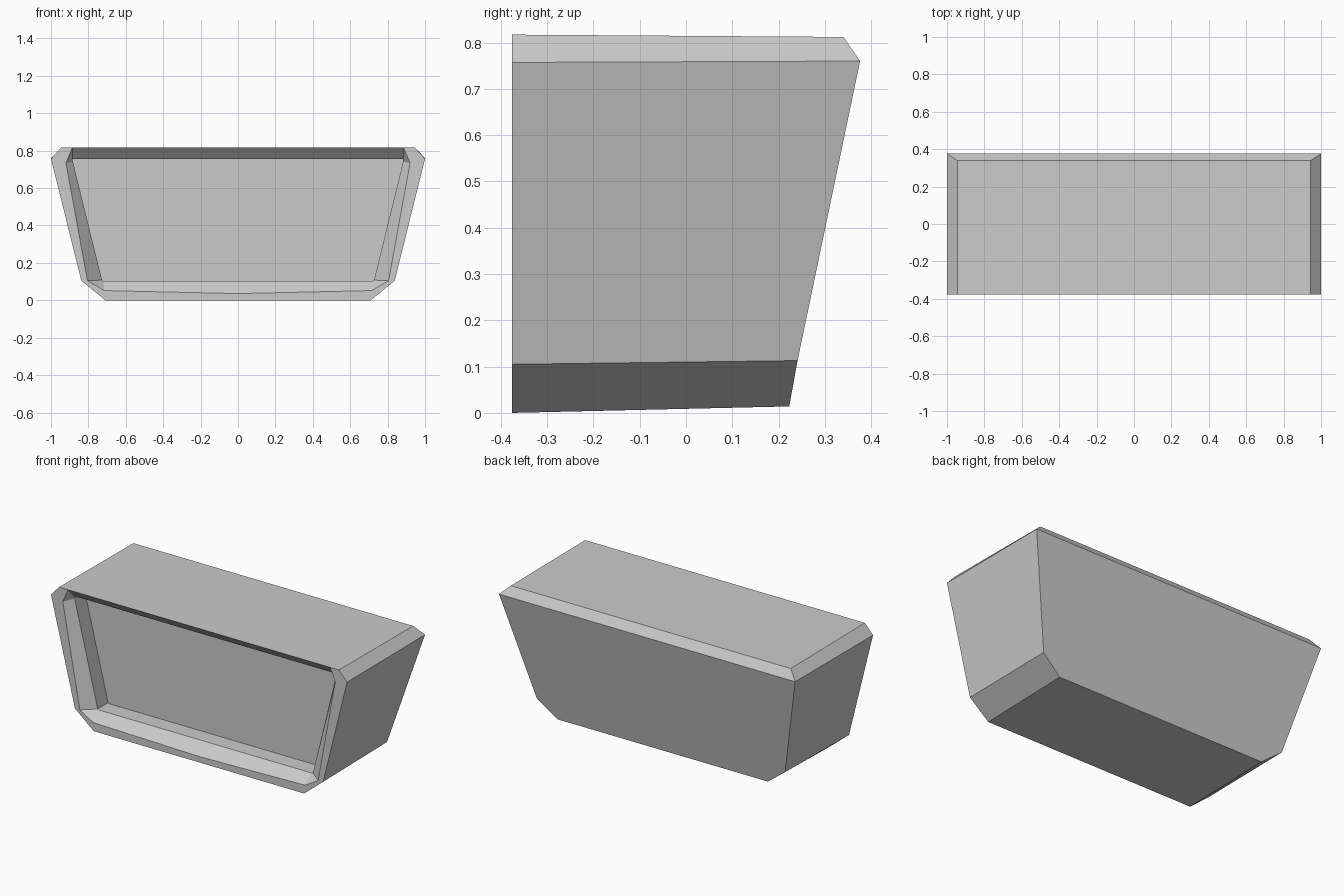
import bpy
import bmesh

cube = bpy.data.objects.get("Cube")
if cube:
    bpy.data.objects.remove(cube, do_unlink=True)

grey = bpy.data.materials.new("plain grey")
grey.use_nodes = True
colour = (0.6, 0.6, 0.6, 1)
grey.diffuse_color = colour
grey.node_tree.nodes["Principled BSDF"].inputs["Base Color"].default_value = colour

FRONT, LIP, RECESS = -0.376, -0.315, -0.215

# Right half outlines (x, z), from the top corner down to the bottom middle
outer = [(0.945, 0.817), (1, 0.757), (0.838, 0.105), (0.71, 0), (0, 0)]
opening = [(0.885, 0.817), (0.92, 0.735), (0.805, 0.105), (0.715, 0.052), (0, 0.036)]
inner = [(0.885, 0.755), (0.883, 0.742), (0.727, 0.108), (0.72, 0.104), (0, 0.104)]
# Rear outline has its own depth at each corner (x, y, z)
rear = [(0.945, 0.34, 0.812), (1, 0.376, 0.76), (0.838, 0.241, 0.113),
        (0.71, 0.223, 0.014), (0, 0.223, 0.014)]

bm = bmesh.new()


def at_depth(half, y):
    return [(x, y, z) for x, z in half]


def ring(half):
    """Mirror a half outline into a full loop of vertices."""
    left = [(-x, y, z) for x, y, z in reversed(half[:-1])]
    return [bm.verts.new(p) for p in half + left]


def bridge(a, b, closed):
    n = len(a)
    for i in range(n if closed else n - 1):
        j = (i + 1) % n
        bm.faces.new((a[i], a[j], b[j], b[i]))


rim = ring(at_depth(outer, FRONT))
mouth = ring(at_depth(opening, FRONT))
lip = ring(at_depth(inner, LIP))
recess = ring(at_depth(inner, RECESS))
back = ring(rear)

# Front rim, bevelled lip, recess walls and recess panel
bridge(rim, mouth, False)
bridge(mouth, lip, True)
bridge(lip, recess, True)
bm.faces.new(recess)

# Outer sides and bottom, top panel, rear bevel and sloping rear panel
bridge(rim, back, False)
bm.faces.new((rim[0], mouth[0], mouth[-1], rim[-1], back[-1], back[0]))
bm.faces.new((back[0], back[1], back[-2], back[-1]))
bm.faces.new(back[1:-1])

bmesh.ops.recalc_face_normals(bm, faces=bm.faces)
mesh = bpy.data.meshes.new("recessed_housing")
bm.to_mesh(mesh)
bm.free()
mesh.materials.append(grey)
housing = bpy.data.objects.new("recessed_housing", mesh)
bpy.context.collection.objects.link(housing)
